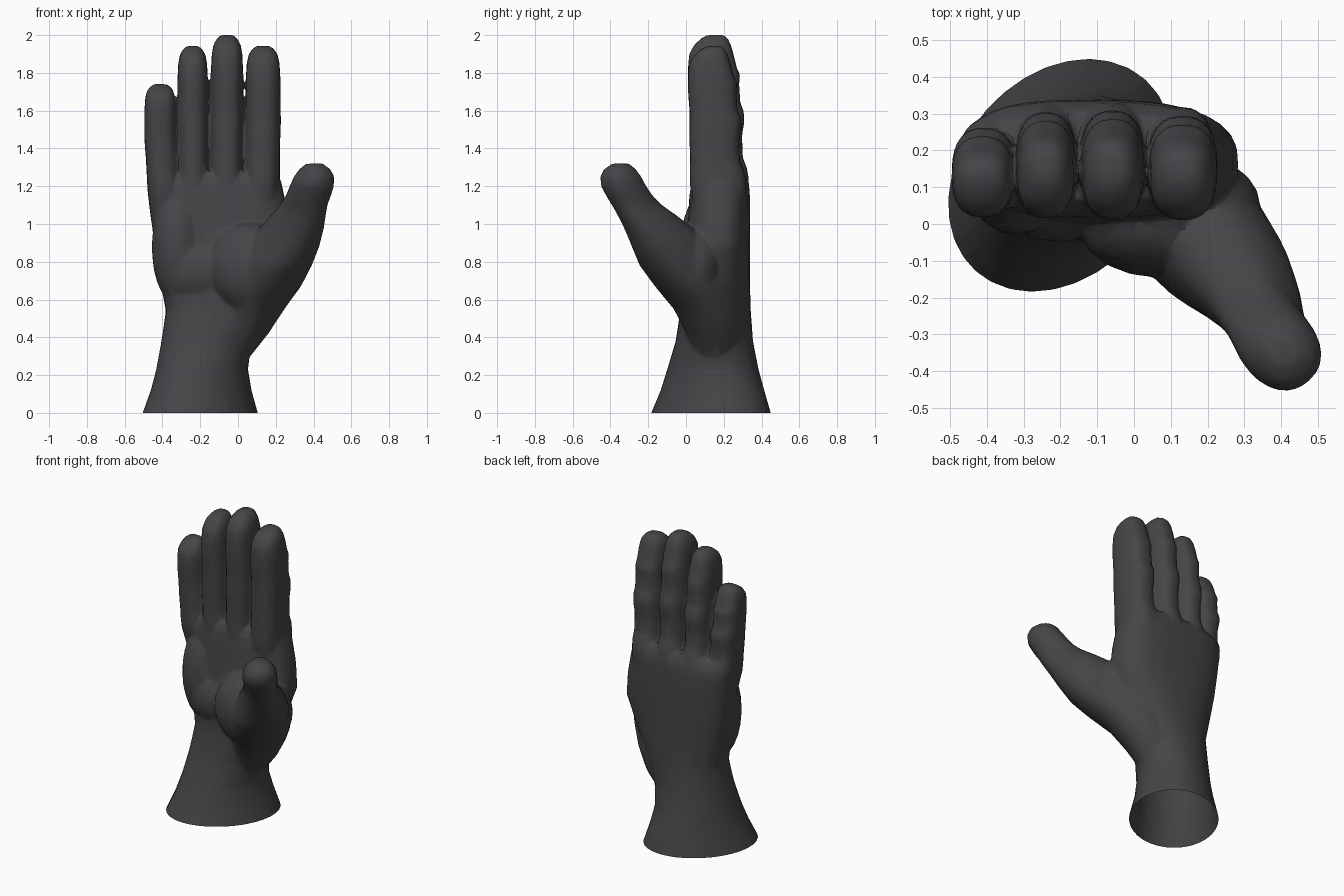
import bpy, bmesh
from math import cos, sin, pi, atan2
from mathutils import Vector, Matrix

if "Cube" in bpy.data.objects:
    bpy.data.objects.remove(bpy.data.objects["Cube"])

bm = bmesh.new()


def loft(sections, sides=24):
    """Closed tube through level sections (cx, cy, z, rx, ry, turn, squareness, shear)."""
    rings = []
    for cx, cy, z, rx, ry, turn, n, shear in sections:
        ring = []
        for i in range(sides):
            a = 2 * pi * i / sides
            c, s = cos(a), sin(a)
            u = rx * abs(c) ** (2 / n) * (1 if c > 0 else -1)
            v = ry * abs(s) ** (2 / n) * (1 if s > 0 else -1)
            u += shear * v
            ring.append(bm.verts.new((cx + u * cos(turn) - v * sin(turn),
                                      cy + u * sin(turn) + v * cos(turn), z)))
        rings.append(ring)
    faces = [bm.faces.new(rings[0][::-1]), bm.faces.new(rings[-1])]
    for a, b in zip(rings, rings[1:]):
        for i in range(sides):
            j = (i + 1) % sides
            faces.append(bm.faces.new((a[i], a[j], b[j], b[i])))
    bmesh.ops.recalc_face_normals(bm, faces=faces)


def mound(centre, radii):
    m = Matrix.Translation(centre) @ Matrix.Diagonal(Vector(radii + (1,)))
    bmesh.ops.create_icosphere(bm, subdivisions=3, radius=1, matrix=m)


# wrist and palm: x range, y range, height, squareness, shear
palm = [(-.52, .115, -.21, .46, -.08, 2, .24), (-.495, .095, -.185, .45, 0, 2, .24),
        (-.455, .065, -.135, .415, .12, 2, .21), (-.43, .05, -.10, .385, .23, 2, .16),
        (-.405, .07, -.055, .355, .38, 2.1, .1), (-.382, .13, -.03, .343, .54, 2.2, .05),
        (-.413, .22, -.02, .338, .70, 2.3, 0), (-.443, .285, .0, .338, .88, 2.5, 0),
        (-.458, .27, .012, .338, 1.03, 2.7, 0), (-.468, .245, .018, .338, 1.15, 2.8, 0),
        (-.465, .23, .03, .333, 1.22, 2.8, 0), (-.42, .205, .065, .305, 1.28, 2.5, 0)]
loft([((a + b) / 2, (c + d) / 2, z, (b - a) / 2, (d - c) / 2, -.01, n, k)
      for a, b, c, d, z, n, k in palm], 32)

# heel of the palm, outer edge of the palm, ball of the thumb, thumb knuckle
mound((-.2, .13, .75), (.22, .18, .2))
mound((-.32, .12, .88), (.137, .15, .31))
mound((.06, .02, .77), (.22, .165, .24))
mound((.18, .05, .78), (.163, .13, .2))

# fingers: base x, tip x, width, front y, back y, top height
fingers = [(-.388, -.412, .176, .018, .275, 1.742), (-.238, -.24, .17, .015, .317, 1.943),
           (-.062, -.058, .18, .01, .322, 2.001), (.125, .133, .194, .01, .307, 1.943)]
# along finger: fraction, width, front inset, back inset
shape = [(-.2, .7, .1, .06), (-.05, .86, .05, .01), (.12, .96, .012, -.012), (.18, .97, .01, -.01),
         (.24, .97, .01, .0), (.29, .96, .012, .02), (.42, .96, .008, .025), (.5, .98, .008, .012),
         (.56, .98, .01, .015), (.61, .96, .008, .034), (.72, .95, .0, .04), (.77, .96, .0, .035),
         (.81, .94, .0, .052), (.89, .9, .006, .07), (.945, .8, .035, .085),
         (.98, .6, .07, .1), (1, .36, .105, .125)]
for xa, xb, w, front, back, top in fingers:
    loft([(xa + (xb - xa) * max(0, min(1, t * 1.6)), (front + f + back - b) / 2,
           1.08 + (top - 1.08) * t, w * s / 2, (back - b - front - f) / 2, 0, 2.5, 0)
          for t, s, f, b in shape])

# thumb: centre, height, long and short radius, leaning outward
lean = atan2(-.76, .65)
thumb = [(-.08, .16, .22, .08, .08), (.015, .15, .42, .145, .14), (.072, .11, .55, .175, .165),
         (.13, .045, .67, .22, .18), (.18, -.025, .78, .24, .175), (.235, -.08, .88, .23, .155),
         (.285, -.147, .98, .205, .13), (.322, -.21, 1.05, .175, .108),
         (.348, -.26, 1.10, .147, .1), (.373, -.30, 1.15, .132, .102),
         (.39, -.33, 1.20, .124, .106), (.403, -.346, 1.25, .11, .1),
         (.407, -.35, 1.29, .086, .076), (.405, -.346, 1.32, .045, .04)]
loft([(x, y, z, a, b, lean, 2.2, 0) for x, y, z, a, b in thumb])

# fuse the parts into one skin
mesh = bpy.data.meshes.new("hand")
bm.to_mesh(mesh)
bm.free()
hand = bpy.data.objects.new("hand", mesh)
bpy.context.collection.objects.link(hand)
bpy.context.view_layer.objects.active = hand
hand.select_set(True)

m = hand.modifiers.new("fuse", 'REMESH')
m.mode = 'VOXEL'
m.voxel_size = .007
m = hand.modifiers.new("soften", 'SMOOTH')
m.factor = .5
m.iterations = 16
m = hand.modifiers.new("reduce", 'DECIMATE')
m.ratio = .025
for name in [m.name for m in hand.modifiers]:
    bpy.ops.object.modifier_apply(modifier=name)

# open end of the wrist, cut level with the floor
bm = bmesh.new()
bm.from_mesh(hand.data)
bmesh.ops.bisect_plane(bm, geom=bm.verts[:] + bm.edges[:] + bm.faces[:], dist=1e-5,
                       plane_co=(0, 0, 0), plane_no=(0, 0, 1), clear_inner=True)
bm.to_mesh(hand.data)
bm.free()

mat = bpy.data.materials.new("dark_grey")
mat.diffuse_color = (.06, .06, .065, 1)
mat.use_nodes = True
mat.node_tree.nodes["Principled BSDF"].inputs["Base Color"].default_value = mat.diffuse_color
hand.data.materials.clear()
hand.data.materials.append(mat)
bpy.ops.object.shade_smooth_by_angle(angle=.6)
